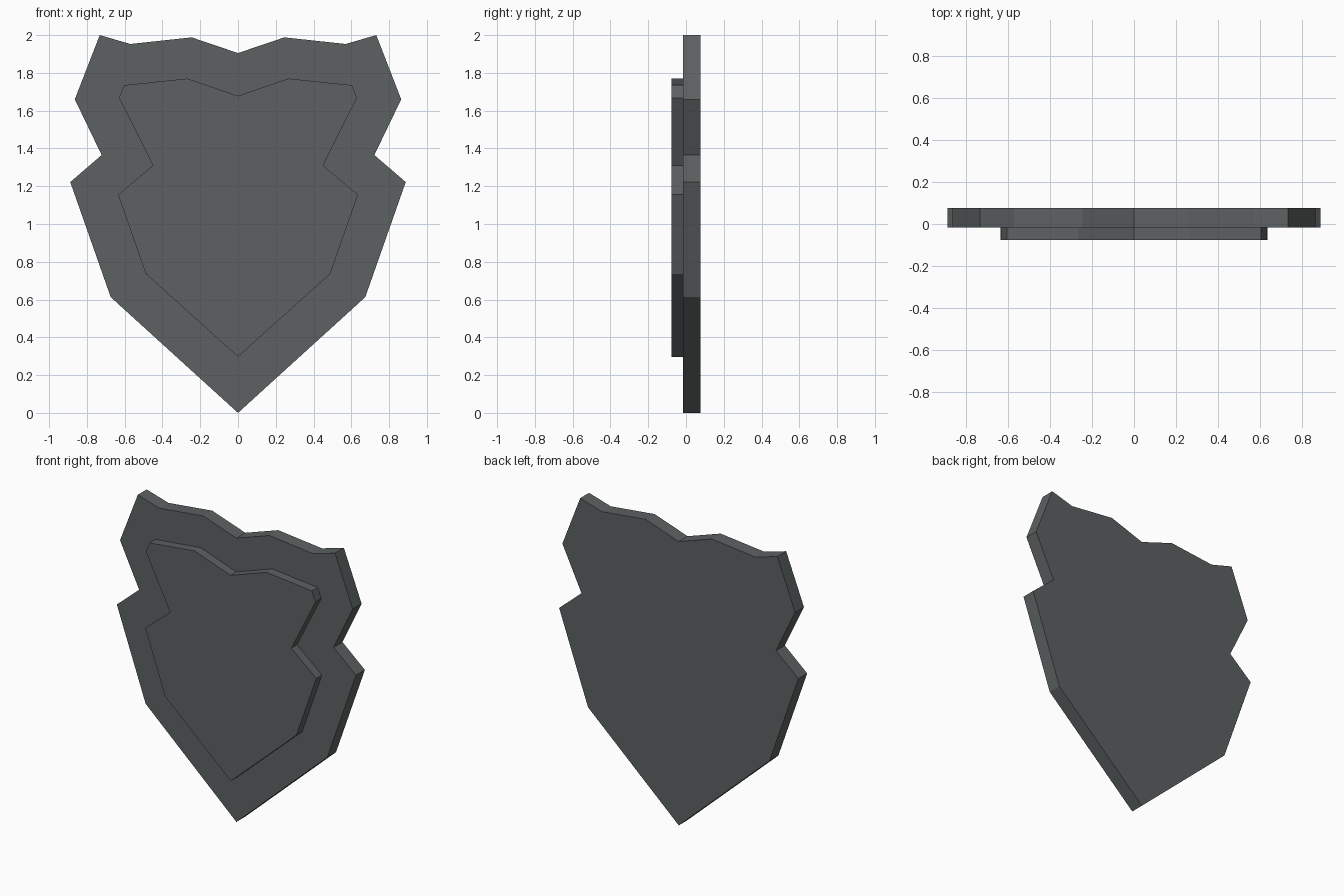
import bpy
import bmesh

if "Cube" in bpy.data.objects:
    bpy.data.objects.remove(bpy.data.objects["Cube"], do_unlink=True)

# One dark grey metal for the whole shield
grey = bpy.data.materials.new("dark_grey")
grey.use_nodes = True
colour = (0.11, 0.12, 0.121, 1)
grey.diffuse_color = colour
grey.node_tree.nodes["Principled BSDF"].inputs["Base Color"].default_value = colour


def plate(name, half, front, back):
    """Mirror a half outline (x, z), then extrude it from front to back."""
    outline = half + [(-x, z) for x, z in reversed(half) if x > 0]
    bm = bmesh.new()
    face = bm.faces.new([bm.verts.new((x, front, z)) for x, z in outline])
    result = bmesh.ops.extrude_face_region(bm, geom=[face], use_keep_orig=True)
    moved = [g for g in result["geom"] if isinstance(g, bmesh.types.BMVert)]
    bmesh.ops.translate(bm, verts=moved, vec=(0, back - front, 0))
    bmesh.ops.recalc_face_normals(bm, faces=bm.faces[:])
    mesh = bpy.data.meshes.new(name)
    bm.to_mesh(mesh)
    bm.free()
    mesh.materials.append(grey)
    obj = bpy.data.objects.new(name, mesh)
    bpy.context.collection.objects.link(obj)
    return obj


# Large back plate, from the top notch down to the point
plate("shield_body",
      [(0, 1.905), (0.245, 1.988), (0.57, 1.953), (0.732, 2.0), (0.864, 1.66),
       (0.722, 1.365), (0.888, 1.222), (0.674, 0.613), (0, 0)],
      -0.017, 0.077)

# Smaller raised panel on the front
plate("raised_panel",
      [(0, 1.678), (0.267, 1.77), (0.603, 1.735), (0.63, 1.668), (0.45, 1.31),
       (0.635, 1.155), (0.488, 0.736), (0, 0.297)],
      -0.077, -0.017)
